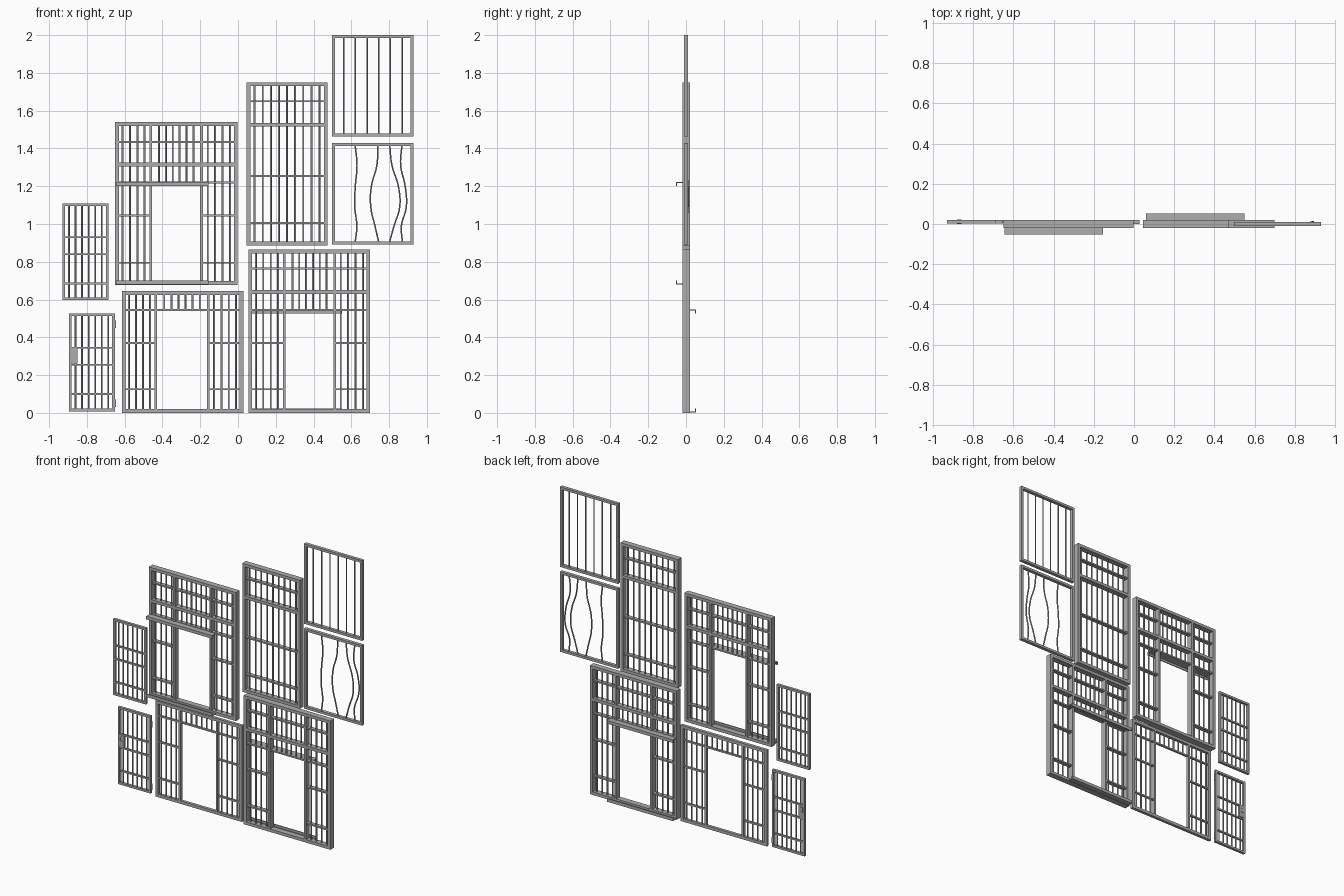
import bpy, bmesh
from mathutils import Matrix, Vector

cube = bpy.data.objects.get("Cube")
if cube:
    bpy.data.objects.remove(cube)

steel = bpy.data.materials.new("grey_steel")
steel.use_nodes = True
GREY = (0.42, 0.42, 0.42, 1)
steel.diffuse_color = GREY
steel.node_tree.nodes["Principled BSDF"].inputs["Base Color"].default_value = GREY


def finish(bm, name):
    mesh = bpy.data.meshes.new(name)
    bm.to_mesh(mesh)
    bm.free()
    mesh.materials.append(steel)
    obj = bpy.data.objects.new(name, mesh)
    bpy.context.collection.objects.link(obj)


def boxes(name, spans):
    """One object from boxes given as (x0, x1, y0, y1, z0, z1)."""
    bm = bmesh.new()
    for x0, x1, y0, y1, z0, z1 in spans:
        mid = Vector((x0 + x1, y0 + y1, z0 + z1)) / 2
        size = Matrix.Diagonal((x1 - x0, y1 - y0, z1 - z0, 1))
        bmesh.ops.create_cube(bm, size=1, matrix=Matrix.Translation(mid) @ size)
    finish(bm, name)


def rods(name, items, y, radius):
    """Upright round bars given as (x, z0, z1)."""
    bm = bmesh.new()
    for x, z0, z1 in items:
        bmesh.ops.create_cone(bm, cap_ends=True, segments=8, radius1=radius,
                              radius2=radius, depth=z1 - z0,
                              matrix=Matrix.Translation((x, y, (z0 + z1) / 2)))
    for f in bm.faces:
        f.smooth = len(f.verts) == 4
    finish(bm, name)


def frame(name, x0, x1, z0, z1, y0, y1, w, extra=()):
    boxes(name + "_frame", [
        (x0, x0 + w, y0, y1, z0, z1), (x1 - w, x1, y0, y1, z0, z1),
        (x0 + w, x1 - w, y0, y1, z0, z0 + w),
        (x0 + w, x1 - w, y0, y1, z1 - w, z1), *extra])


def spaced(a, b, n):
    return [a + (b - a) * (i + 1) / (n + 1) for i in range(n)]


def grille(name, x0, x1, z0, z1, y0, y1, w, count, flats=(), mids=(), radius=0.0045):
    """Closed frame with upright bars, thin flats and heavy middle rails."""
    heavy = [(x0 + w, x1 - w, y0, y1, z - w / 2, z + w / 2) for z in mids]
    frame(name, x0, x1, z0, z1, y0, y1, w, heavy)
    rods(name + "_bars", [(x, z0 + w / 2, z1 - w / 2)
         for x in spaced(x0, x1, count)], (y0 + y1) / 2, radius)
    if flats:
        inset = (y1 - y0) * 0.15
        boxes(name + "_flats", [(x0 + w, x1 - w, y0 + inset, y1 - inset,
                                 z - 0.005, z + 0.005) for z in flats])


def doorway(name, x0, x1, z0, z1, y0, y1, door, lintel, flats, mids=()):
    """Barred wall with an opening; flats under the lintel skip the opening."""
    w, post, (d0, d1) = 0.02, 0.014, door
    heavy = [(x0 + w, x1 - w, y0, y1, z - w / 2, z + w / 2) for z in mids]
    posts = [(d0 - post, d0, y0, y1, z0 + w, z1 - w),
             (d1, d1 + post, y0, y1, z0 + w, z1 - w)]
    frame(name, x0, x1, z0, z1, y0, y1, w, heavy + posts)
    bays = [(x0, d0, 4, z0), (d0, d1, 6, lintel), (d1, x1, 4, z0)]
    rods(name + "_bars", [(x, low + 0.005, z1 - 0.01) for a, b, n, low in bays
                          for x in spaced(a, b, n)], (y0 + y1) / 2, 0.005)
    inset = (y1 - y0) * 0.15
    boxes(name + "_flats", [(a + 0.01, b - 0.01, y0 + inset, y1 - inset, z - 0.005, z + 0.005)
                            if low == z0 else
                            (a - 0.01, b + 0.01, y0 + inset, y1 - inset, z - 0.005, z + 0.005)
                            for z in flats for a, b, n, low in bays
                            if z >= lintel or low == z0])


def track(name, x0, x1, side, top, bottom):
    """Angle tracks for a sliding door, on the front (-1) or back (+1)."""
    def span(a, b):
        return sorted((a * side, b * side))
    parts = []
    for plate, lip in ((top, -0.018), (bottom, 0.018)):
        parts.append((x0, x1, *span(0.015, 0.053), plate - 0.003, plate + 0.003))
        parts.append((x0, x1, *span(0.047, 0.053), *sorted((plate, plate + lip))))
    boxes(name, parts)


# Window panels
grille("straight_window", 0.498, 0.93, 1.462, 2.0, -0.011, 0.011, 0.016, 6, radius=0.004)
frame("bent_window", 0.498, 0.93, 0.892, 1.43, -0.011, 0.011, 0.016)

# Bars forced apart
heights = (1.42, 1.31, 1.20, 1.09, 0.99, 0.9)
bends = [(0.62, 0.63, 0.621, 0.618, 0.629, 0.62),
         (0.741, 0.735, 0.706, 0.703, 0.725, 0.746),
         (0.803, 0.815, 0.849, 0.856, 0.826, 0.801),
         (0.868, 0.861, 0.885, 0.891, 0.865, 0.871)]
for i, path in enumerate(bends):
    curve = bpy.data.curves.new("bent_bar", "CURVE")
    curve.dimensions = "3D"
    curve.bevel_depth = 0.0045
    curve.bevel_resolution = 1
    curve.use_fill_caps = True
    curve.resolution_u = 6
    spline = curve.splines.new("BEZIER")
    spline.bezier_points.add(len(path) - 1)
    for j, (p, x, z) in enumerate(zip(spline.bezier_points, path, heights)):
        p.co = (x, 0.01 if i == 3 and j in (2, 3) else 0, z)
        p.handle_left_type = p.handle_right_type = "AUTO"
    curve.materials.append(steel)
    bpy.context.collection.objects.link(bpy.data.objects.new(f"bent_bar_{i + 1}", curve))

# Wall panels
Y0, Y1 = -0.019, 0.02
grille("tall_wall", 0.045, 0.474, 0.887, 1.75, Y0, Y1, 0.02, 9,
       (1.65, 1.255, 1.005), (1.525,), 0.005)
doorway("upper_door_wall", -0.65, -0.002, 0.677, 1.54, Y0, Y1, (-0.455, -0.2), 1.21,
        (1.435, 1.22, 1.045, 0.795), (1.315,))
doorway("lower_door_wall", 0.055, 0.7, 0, 0.865, Y0, Y1, (0.252, 0.505), 0.535,
        (0.765, 0.545, 0.37, 0.125), (0.64,))
doorway("low_door_wall", -0.615, 0.028, 0, 0.645, 0, 0.02, (-0.428, -0.165), 0.535,
        (0.545, 0.37, 0.125))

# Sliding door tracks
track("front_door_track", -0.645, -0.155, -1, 1.22, 0.683)
track("back_door_track", 0.06, 0.55, 1, 0.545, 0.005)

# Loose doors
grille("sliding_door", -0.93, -0.686, 0.597, 1.108, 0.002, 0.02, 0.014, 6,
       (0.93, 0.84, 0.685))
grille("hinged_door", -0.895, -0.652, 0.008, 0.527, 0.002, 0.02, 0.014, 6,
       (0.345, 0.255, 0.10))

# Lock and hinges
boxes("lock_case", [(-0.89, -0.849, 0.002, 0.02, 0.262, 0.345)])
boxes("lock_handles", [part for y in (0, 0.019) for part in (
    (-0.882, -0.876, y, y + 0.003, 0.297, 0.332),
    (-0.876, -0.858, y, y + 0.003, 0.325, 0.332),
    (-0.876, -0.858, y, y + 0.003, 0.297, 0.304))])
rods("door_hinges", [(-0.65, z - 0.02, z + 0.02) for z in (0.05, 0.47)], 0.012, 0.005)
